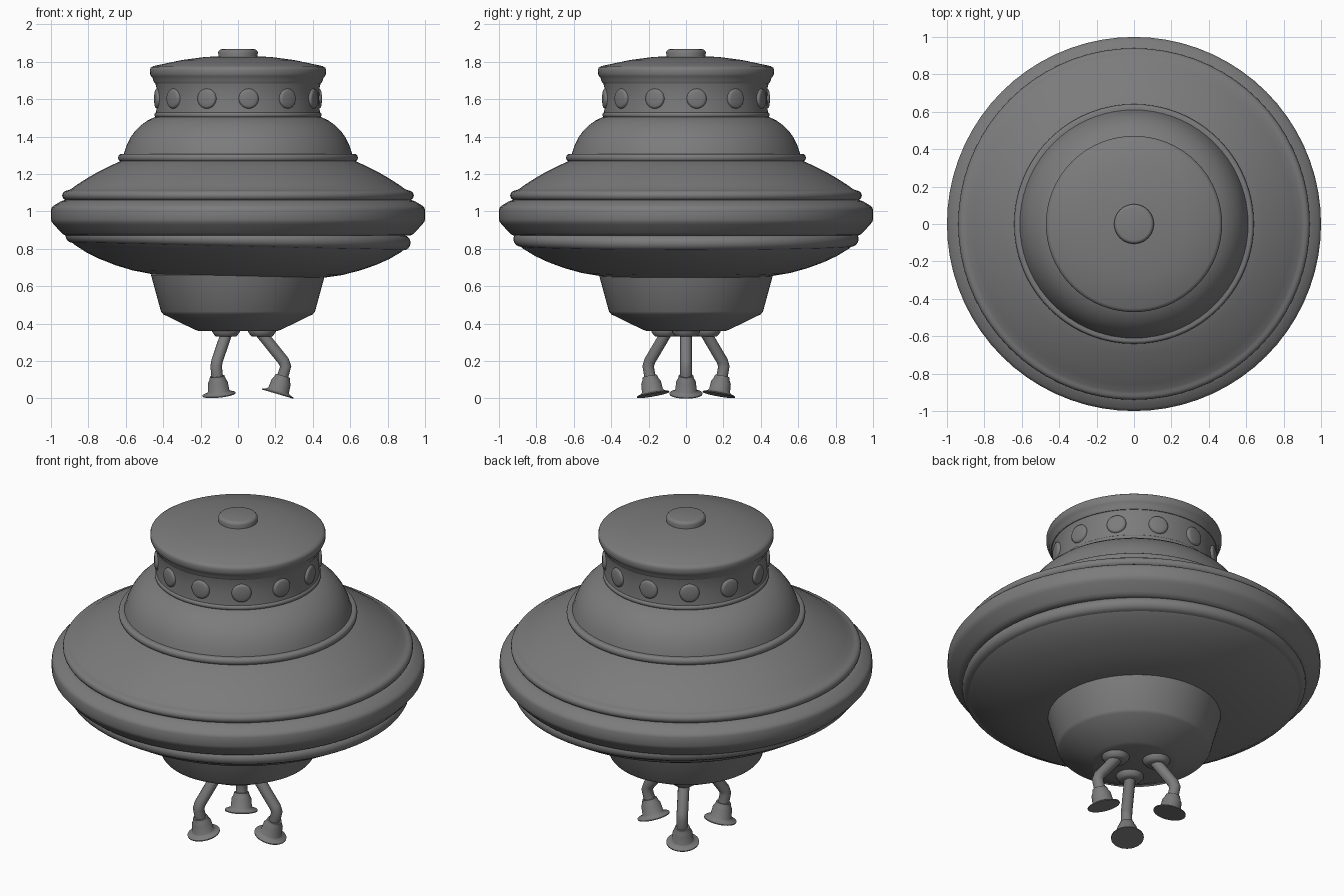
import bpy, math
from mathutils import Matrix, Vector

if "Cube" in bpy.data.objects:
    bpy.data.objects.remove(bpy.data.objects["Cube"])

SEG = 72
GREY = bpy.data.materials.new("dark_grey")
GREY.diffuse_color = (.2, .2, .2, 1)
GREY.use_nodes = True
GREY.node_tree.nodes["Principled BSDF"].inputs["Base Color"].default_value = GREY.diffuse_color


def lathe(name, profile, matrix=Matrix(), seg=SEG):
    """Revolve (radius, z) points, listed bottom to top, around local z."""
    verts, rings, faces = [], [], []
    for r, z in profile:
        if r == 0:
            rings.append([len(verts)] * seg)
            verts.append((0, 0, z))
        else:
            rings.append(range(len(verts), len(verts) + seg))
            verts += [(r * math.cos(2 * math.pi * i / seg),
                       r * math.sin(2 * math.pi * i / seg), z) for i in range(seg)]
    for a, b in zip(rings, rings[1:]):
        for i in range(seg):
            j = (i + 1) % seg
            faces.append(list(dict.fromkeys((a[i], a[j], b[j], b[i]))))
    mesh = bpy.data.meshes.new(name)
    mesh.from_pydata(verts, [], faces)
    mesh.shade_smooth()
    mesh.set_sharp_from_angle(angle=math.radians(40))
    mesh.materials.append(GREY)
    ob = bpy.data.objects.new(name, mesh)
    ob.matrix_world = matrix
    bpy.context.collection.objects.link(ob)
    return ob


def bead(r, z, w, h, n=8):
    """Half-ellipse bulge for a profile, from bottom to top."""
    return [(r + w * math.cos(t), z + h * math.sin(t))
            for t in (-math.pi / 2 + math.pi * i / n for i in range(n + 1))]


# Bucket-shaped belly
lathe("belly", [(0, .36), (.21, .36), (.23, .367), (.40, .45), (.412, .465),
                (.465, .66), (.44, .70)])

# Lower hull with bead, very slightly tilted
tilt = (Matrix.Translation((0, 0, .85)) @ Matrix.Rotation(math.radians(1.3), 4, 'Y')
        @ Matrix.Translation((0, 0, -.85)))
lathe("lower_hull", [(.38, .645), (.46, .655), (.56, .672), (.65, .697), (.74, .73),
                     (.81, .763), (.87, .80), (.885, .812)]
      + bead(.885, .852, .038, .04) + [(.85, .90)], tilt)

# Wide outer rim
lathe("outer_rim", [(.84, .87), (.915, .87), (.93, .874), (.945, .886), (.985, .93),
                    (.995, .942), (1, .957), (1, 1.008), (.996, 1.02), (.985, 1.031),
                    (.95, 1.052), (.93, 1.06), (.84, 1.062)])

# Upper hull with bead at its base
lathe("upper_hull", [(.90, 1.055)] + bead(.91, 1.085, .03, .027)
      + [(.895, 1.118), (.86, 1.143), (.81, 1.175), (.75, 1.21), (.69, 1.24),
         (.63, 1.268), (.60, 1.275)])

# Dome with ring at its base
lathe("dome_ring", [(.59, 1.265)] + bead(.625, 1.287, .016, .02) + [(.59, 1.307)])
lathe("dome", [(.615, 1.29), (.608, 1.315), (.595, 1.355), (.575, 1.395), (.55, 1.43),
               (.52, 1.46), (.485, 1.485), (.45, 1.502), (.42, 1.51)])

# Window band
lathe("neck_ring", [(.42, 1.50)] + bead(.435, 1.516, .012, .014) + [(.42, 1.53)])
lathe("window_band", [(.44, 1.51), (.436, 1.55), (.434, 1.605), (.436, 1.66), (.445, 1.70)])

# Cap and top button
lathe("cap", [(.42, 1.682), (.445, 1.685), (.454, 1.70), (.456, 1.712), (.465, 1.722),
              (.47, 1.735), (.471, 1.757), (.467, 1.768), (.452, 1.777), (.30, 1.809),
              (.18, 1.825), (0, 1.835)])
lathe("top_button", [(.104, 1.815), (.106, 1.85), (.103, 1.858), (.096, 1.865),
                     (.088, 1.867), (0, 1.867)])

# Round windows around the band
for k in range(12):
    place = (Matrix.Rotation(math.radians(-82.5 + 30 * k), 4, 'Z')
             @ Matrix.Translation((.428, 0, 1.603)) @ Matrix.Rotation(math.pi / 2, 4, 'Y'))
    lathe(f"window_{k + 1}", [(.054, -.01), (.053, .01), (.048, .017), (.041, .019),
                              (.03, .021), (.016, .022), (0, .023)], place, 28)

# Three bent landing legs; the leg on +x leans its foot the most
for k, (knee_r, foot_r) in enumerate([(.258, .212), (.236, .203), (.236, .203)]):
    spin = Matrix.Rotation(math.radians(120 * k), 4, 'Z')
    hip, knee, foot = Vector((.115, 0, .36)), Vector((knee_r, 0, .182)), Vector((foot_r, 0, .025))
    if k:
        foot.z = .021
    ankle = foot.lerp(knee, .55)
    lathe(f"hip_{k + 1}", [(0, .33), (.052, .33), (.06, .336), (.074, .355), (.074, .365)],
          spin @ Matrix.Translation((.128, 0, 0)), 28)
    curve = bpy.data.curves.new(f"leg_{k + 1}", 'CURVE')
    curve.dimensions = '3D'
    curve.bevel_depth = .031
    curve.bevel_resolution = 5
    curve.materials.append(GREY)
    path = [hip, hip.lerp(knee, .9), knee.lerp(ankle, .15), ankle]
    spline = curve.splines.new('POLY')
    spline.points.add(len(path) - 1)
    for p, co in zip(spline.points, path):
        p.co = (*co, 1)
    spline.use_smooth = True
    leg = bpy.data.objects.new(f"leg_{k + 1}", curve)
    leg.matrix_world = spin
    bpy.context.collection.objects.link(leg)
    aim = (knee - foot).to_track_quat('Z', 'Y').to_matrix().to_4x4()
    lathe(f"foot_{k + 1}", [(0, -.002), (.088, -.002), (.088, .003), (.064, .012),
                            (.057, .02), (.053, .066), (.044, .082), (.039, .1), (.028, .1)],
          spin @ Matrix.Translation(foot) @ aim, 32)
